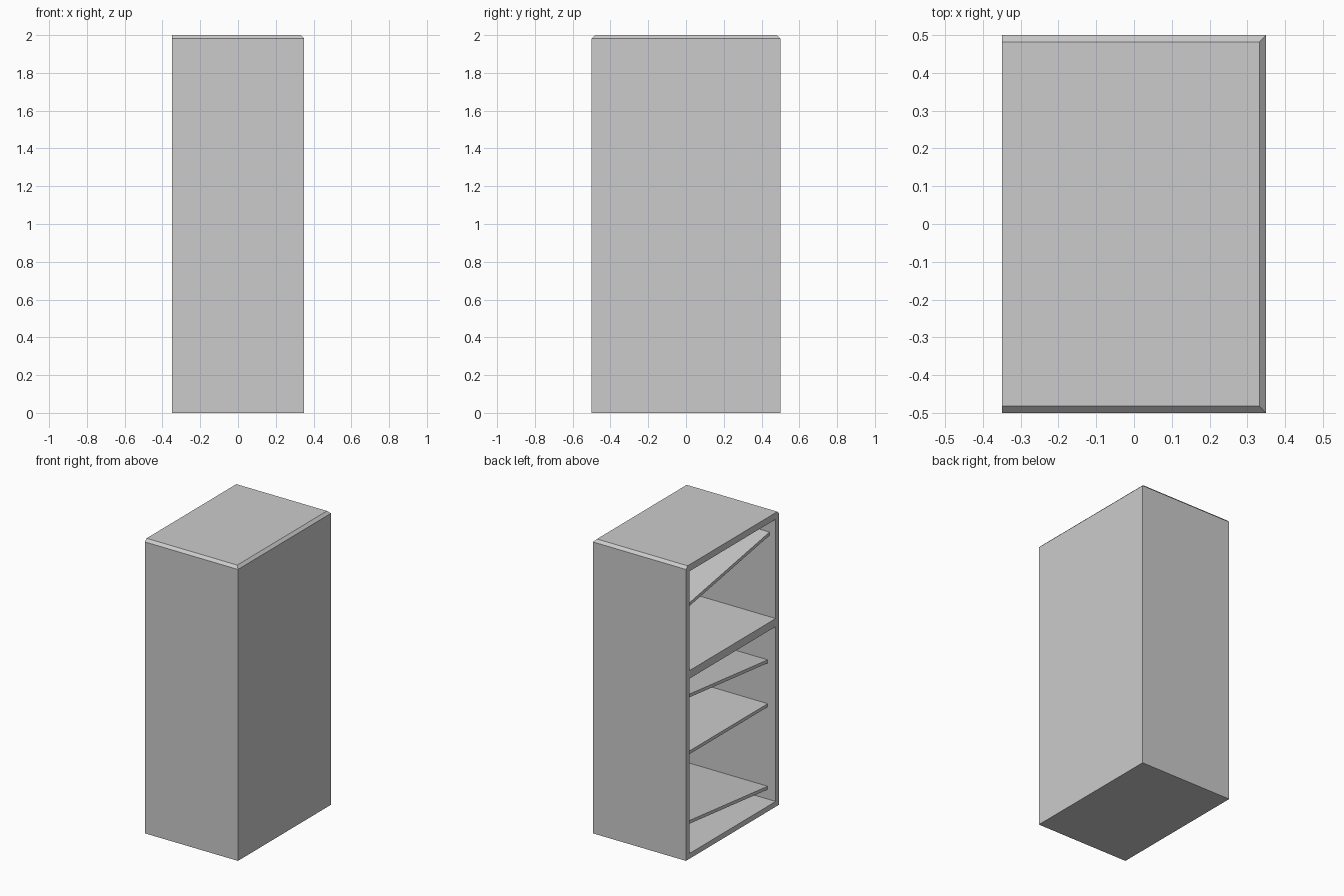
import bpy
import bmesh
import math
from mathutils import Matrix, Vector

default = bpy.data.objects.get("Cube")
if default:
    bpy.data.objects.remove(default, do_unlink=True)

W, D, H = 0.70, 1.0, 2.0      # outer size along x, y, z
WALL = 0.036                  # board thickness
CHAMFER = 0.018

grey = bpy.data.materials.new("plain_grey")
grey.use_nodes = True
colour = (0.6, 0.6, 0.6, 1)
grey.diffuse_color = colour
grey.node_tree.nodes["Principled BSDF"].inputs["Base Color"].default_value = colour


def make_box(name, low, high, tilt=0.0, chamfer=0.0):
    """Box between two corners, tilted about x; chamfer cuts its closed top edges."""
    low, high = Vector(low), Vector(high)
    bm = bmesh.new()
    bmesh.ops.create_cube(bm, size=1)
    bmesh.ops.scale(bm, vec=high - low, verts=bm.verts)
    if chamfer:
        top = max(v.co.z for v in bm.verts)
        open_side = min(v.co.x for v in bm.verts)
        edges = [e for e in bm.edges
                 if all(abs(v.co.z - top) < 1e-5 for v in e.verts)
                 and not all(abs(v.co.x - open_side) < 1e-5 for v in e.verts)]
        bmesh.ops.bevel(bm, geom=edges, offset=chamfer, segments=1, affect='EDGES')
    bmesh.ops.rotate(bm, matrix=Matrix.Rotation(tilt, 3, 'X'), verts=bm.verts)
    bmesh.ops.translate(bm, vec=(low + high) / 2, verts=bm.verts)
    mesh = bpy.data.meshes.new(name)
    bm.to_mesh(mesh)
    bm.free()
    mesh.materials.append(grey)
    obj = bpy.data.objects.new(name, mesh)
    bpy.context.collection.objects.link(obj)
    return obj


# Cabinet shell, open on -x, with a fixed divider between two compartments
cabinet = make_box("cabinet", (-W / 2, -D / 2, 0), (W / 2, D / 2, H), chamfer=CHAMFER)
back, side = W / 2 - WALL, D / 2 - WALL
bpy.context.view_layer.objects.active = cabinet
for name, bottom, top in (("lower", WALL, 1.225), ("upper", 1.28, 1.955)):
    cutter = make_box(name + "_cavity_cutter", (-W, -side, bottom), (back, side, top))
    cutter.hide_render = True
    cut = cabinet.modifiers.new(name + "_cavity", 'BOOLEAN')
    cut.operation = 'DIFFERENCE'
    cut.solver = 'EXACT'
    cut.object = cutter
    bpy.ops.object.modifier_apply(modifier=cut.name)
    bpy.data.objects.remove(cutter, do_unlink=True)

# Inner shelves: front recess, height of the upper face at mid-depth, tilt
shelves = (
    ("bottom_shelf", 0.06, 0.172, 6),
    ("middle_shelf", 0.06, 0.685, 0),
    ("upper_middle_shelf", 0.06, 1.032, 6),
    ("top_shelf", 0.045, 1.775, -10),
)
for name, recess, height, degrees in shelves:
    tilt = math.radians(degrees)
    half = side / math.cos(tilt)
    make_box(name, (-W / 2 + recess, -half, height - 0.022), (back, half, height), tilt)
